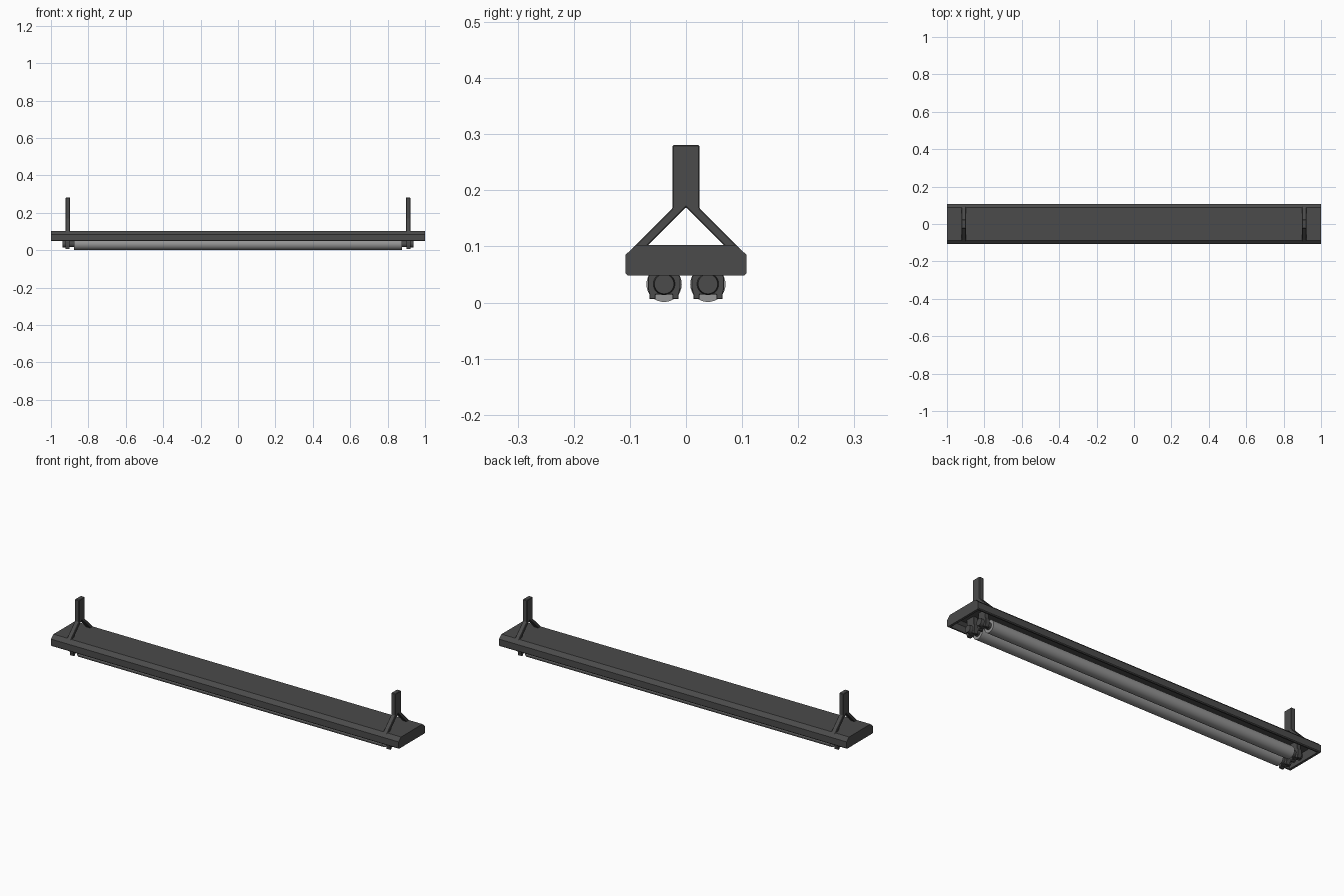
import bpy, bmesh, math
from mathutils import Matrix

if "Cube" in bpy.data.objects:
    bpy.data.objects.remove(bpy.data.objects["Cube"])


def material(name, v):
    m = bpy.data.materials.new(name)
    m.diffuse_color = (v, v, v, 1)
    m.use_nodes = True
    m.node_tree.nodes["Principled BSDF"].inputs["Base Color"].default_value = m.diffuse_color
    return m


DARK = material("dark_metal", 0.07)
TUBE = material("tube_glass", 0.3)


def finish(bm, name, mat, smooth=False, bevel=0):
    bmesh.ops.recalc_face_normals(bm, faces=bm.faces)
    me = bpy.data.meshes.new(name)
    bm.to_mesh(me)
    bm.free()
    ob = bpy.data.objects.new(name, me)
    bpy.context.collection.objects.link(ob)
    me.materials.append(mat)
    if bevel:
        b = ob.modifiers.new("bevel", 'BEVEL')
        b.width, b.segments, b.limit_method = bevel, 1, 'ANGLE'
    if smooth:
        bpy.ops.object.select_all(action='DESELECT')
        ob.select_set(True)
        bpy.context.view_layer.objects.active = ob
        bpy.ops.object.shade_smooth_by_angle(angle=math.radians(40))
    return ob


def extrude_x(name, pts, x0, x1, mat=DARK, bevel=0):
    """Closed (y, z) profile extruded along x."""
    bm = bmesh.new()
    f = bm.faces.new([bm.verts.new((x0, y, z)) for y, z in pts])
    ext = bmesh.ops.extrude_face_region(bm, geom=[f])["geom"]
    bmesh.ops.translate(bm, vec=(x1 - x0, 0, 0),
                        verts=[v for v in ext if isinstance(v, bmesh.types.BMVert)])
    return finish(bm, name, mat, bevel=bevel)


def cylinder_x(name, x0, x1, y, z, r, mat=DARK, r2=None):
    bm = bmesh.new()
    bmesh.ops.create_cone(bm, cap_ends=True, segments=32, radius1=r,
                          radius2=r if r2 is None else r2, depth=abs(x1 - x0))
    turn = math.pi / 2 if x1 > x0 else -math.pi / 2
    bmesh.ops.transform(bm, verts=bm.verts, matrix=Matrix.Translation(((x0 + x1) / 2, y, z))
                        @ Matrix.Rotation(turn, 4, 'Y'))
    return finish(bm, name, mat, smooth=True)


def mirrored(pts):
    """Complete a right-half profile by mirroring in y."""
    return pts + [(-y, z) for y, z in reversed(pts) if y > 1e-6]


# Housing: hollow tray, open underneath, closed at both ends
housing = extrude_x("housing", mirrored([(0.104, 0.048), (0.108, 0.052),
                                         (0.108, 0.085), (0.088, 0.103)]), -1, 1)
cutter = extrude_x("housing_cutter", mirrored([(0.097, 0.03), (0.097, 0.08), (0.083, 0.093)]),
                   -0.988, 0.988)
cutter.hide_render = True
cut = housing.modifiers.new("hollow", 'BOOLEAN')
cut.operation, cut.object, cut.solver = 'DIFFERENCE', cutter, 'EXACT'
bpy.context.view_layer.objects.active = housing
bpy.ops.object.modifier_apply(modifier="hollow")
bpy.data.objects.remove(cutter)

# Fluorescent tubes
for y in (-0.039, 0.039):
    cylinder_x("tube", -0.878, 0.878, y, 0.0325, 0.0315, TUBE)

# Hanger bracket and lamp holders at each end
hanger = [(0, 0.17), (0.067, 0.103), (0.072, 0.096), (0.096, 0.096),
          (0.024, 0.168), (0.024, 0.281), (-0.024, 0.281), (-0.024, 0.168),
          (-0.096, 0.096), (-0.072, 0.096), (-0.067, 0.103)]
fork = [(0.015, 0.014), (0.015, 0.006), (0.026, 0.006), (0.026, 0.014),
        (0.029, 0.025), (0.029, 0.045), (0.023, 0.056), (0.023, 0.095)]
for s in (-1, 1):
    extrude_x("hanger_bracket", hanger, s * 0.898, s * 0.922, bevel=0.002)
    for y in (-0.039, 0.039):
        profile = [(y + a, z) for a, z in mirrored(fork)]
        extrude_x("lamp_holder", profile, s * 0.9, s * 0.922, bevel=0.001)
        cylinder_x("holder_cap", s * 0.92, s * 0.938, y, 0.033, 0.0196, r2=0.0175)
        cylinder_x("tube_socket", s * 0.876, s * 0.902, y, 0.033, 0.017)
